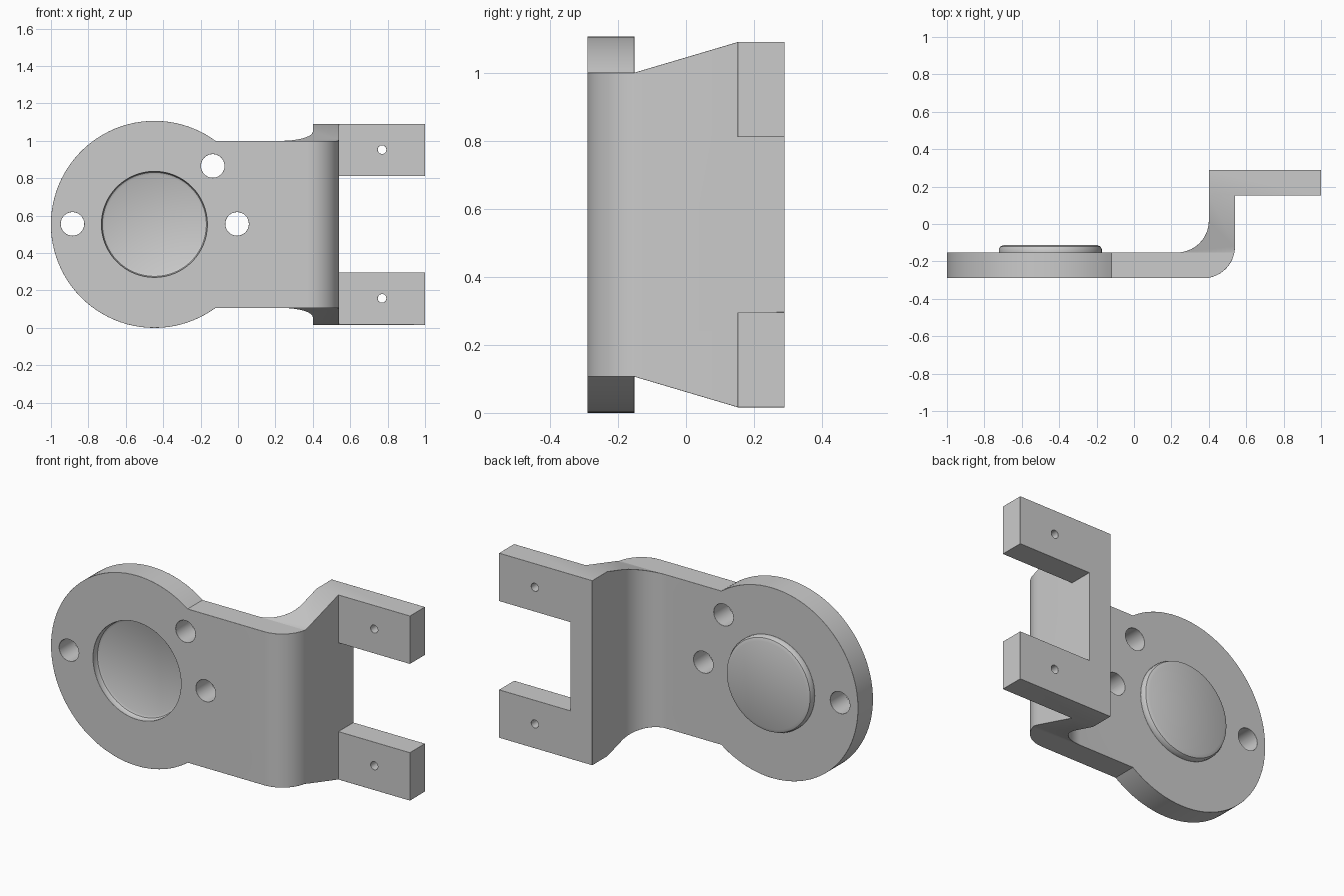
import bpy, bmesh
from math import sin, cos, pi, radians

if "Cube" in bpy.data.objects:
    bpy.data.objects.remove(bpy.data.objects["Cube"])

def make(name, bm):
    bmesh.ops.recalc_face_normals(bm, faces=bm.faces)
    mesh = bpy.data.meshes.new(name)
    bm.to_mesh(mesh)
    bm.free()
    ob = bpy.data.objects.new(name, mesh)
    bpy.context.collection.objects.link(ob)
    return ob

def prism(name, pts, place, a, b):
    """Extrude a 2D outline from a to b; place(u, v, t) gives the 3D point."""
    bm = bmesh.new()
    lo, hi = ([bm.verts.new(place(u, v, t)) for u, v in pts] for t in (a, b))
    n = len(pts)
    bm.faces.new(lo)
    bm.faces.new(hi)
    for i in range(n):
        j = (i + 1) % n
        bm.faces.new((lo[i], lo[j], hi[j], hi[i]))
    return make(name, bm)

def turned(name, x, z, profile, n):
    """Solid of revolution about the y direction, profile = (radius, y)."""
    bm = bmesh.new()
    rings = [[bm.verts.new((x + r * cos(2 * pi * i / n), y, z + r * sin(2 * pi * i / n)))
              for i in range(n)] for r, y in profile]
    bm.faces.new(rings[0])
    bm.faces.new(rings[-1])
    for p, q in zip(rings, rings[1:]):
        for i in range(n):
            j = (i + 1) % n
            bm.faces.new((p[i], p[j], q[j], q[i]))
    return make(name, bm)

def arc(cx, cy, r, a0, a1, n=16):
    return [(cx + r * cos(radians(a0 + (a1 - a0) * i / n)),
             cy + r * sin(radians(a0 + (a1 - a0) * i / n))) for i in range(n + 1)]

def combine(target, other, op):
    m = target.modifiers.new(op, 'BOOLEAN')
    m.object, m.operation, m.solver = other, op, 'EXACT'
    bpy.context.view_layer.objects.active = target
    bpy.ops.object.modifier_apply(modifier=m.name)
    bpy.data.objects.remove(other)

F, B, Y1, Y2 = -0.29, -0.152, 0.152, 0.29   # front/back of plate, front/back of legs
MID, CX = 0.5575, -0.447                    # mid height, disc centre

# Bent arm: plan profile, then trimmed to its flared side outline
plan = ([(CX, F)] + arc(0.37, F + 0.17, 0.17, -90, 0) +
        [(0.54, Y1), (1.0, Y1), (1.0, Y2), (0.40, Y2)] +
        arc(0.23, B + 0.17, 0.17, 0, -90) + [(CX, B)])
bracket = prism("bracket", plan, lambda u, v, t: (u, v, t), -0.1, 1.2)
half = [(-0.4, 0.447), (B, 0.447), (Y1, 0.537), (0.4, 0.537)]
side = [(y, MID + h) for y, h in half] + [(y, MID - h) for y, h in reversed(half)]
combine(bracket, prism("flare", side, lambda u, v, t: (t, u, v), -2, 2), 'INTERSECT')

# Gap between the two legs
gap = [(0.54, MID - 0.258), (1.2, MID - 0.258), (1.2, MID + 0.258), (0.54, MID + 0.258)]
combine(bracket, prism("gap", gap, lambda u, v, t: (u, t, v), 0.1, 0.4), 'DIFFERENCE')

# Round plate
combine(bracket, turned("disc", CX, MID, [(0.5535, F), (0.5535, B)], 96), 'UNION')

# Embossed circle: raised on the back, recessed in the front
combine(bracket, turned("boss", CX, MID, [(0.275, -0.2), (0.275, -0.135), (0.268, -0.12),
                                          (0.25, -0.113)], 64), 'UNION')
combine(bracket, turned("recess", CX, MID, [(0.283, -0.4), (0.283, -0.265), (0.278, -0.256),
                                            (0.266, -0.25)], 64), 'DIFFERENCE')

# Mounting holes and small leg holes
for x, z, r in ((-0.885, 0.56, 0.063), (-0.135, 0.87, 0.063), (-0.005, 0.56, 0.063),
                (0.77, 0.957, 0.023), (0.77, 0.162, 0.023)):
    combine(bracket, turned("hole", x, z, [(r, -0.5), (r, 0.5)], 32), 'DIFFERENCE')

# Slightly eased edges and smooth shading
bev = bracket.modifiers.new("eased_edges", 'BEVEL')
bev.width, bev.segments, bev.limit_method, bev.angle_limit = 0.005, 2, 'ANGLE', radians(50)
bpy.context.view_layer.objects.active = bracket
bracket.select_set(True)
bpy.ops.object.shade_smooth_by_angle(angle=radians(30))
zmin = min(v.co.z for v in bracket.data.vertices)
bracket.location.z = -zmin
